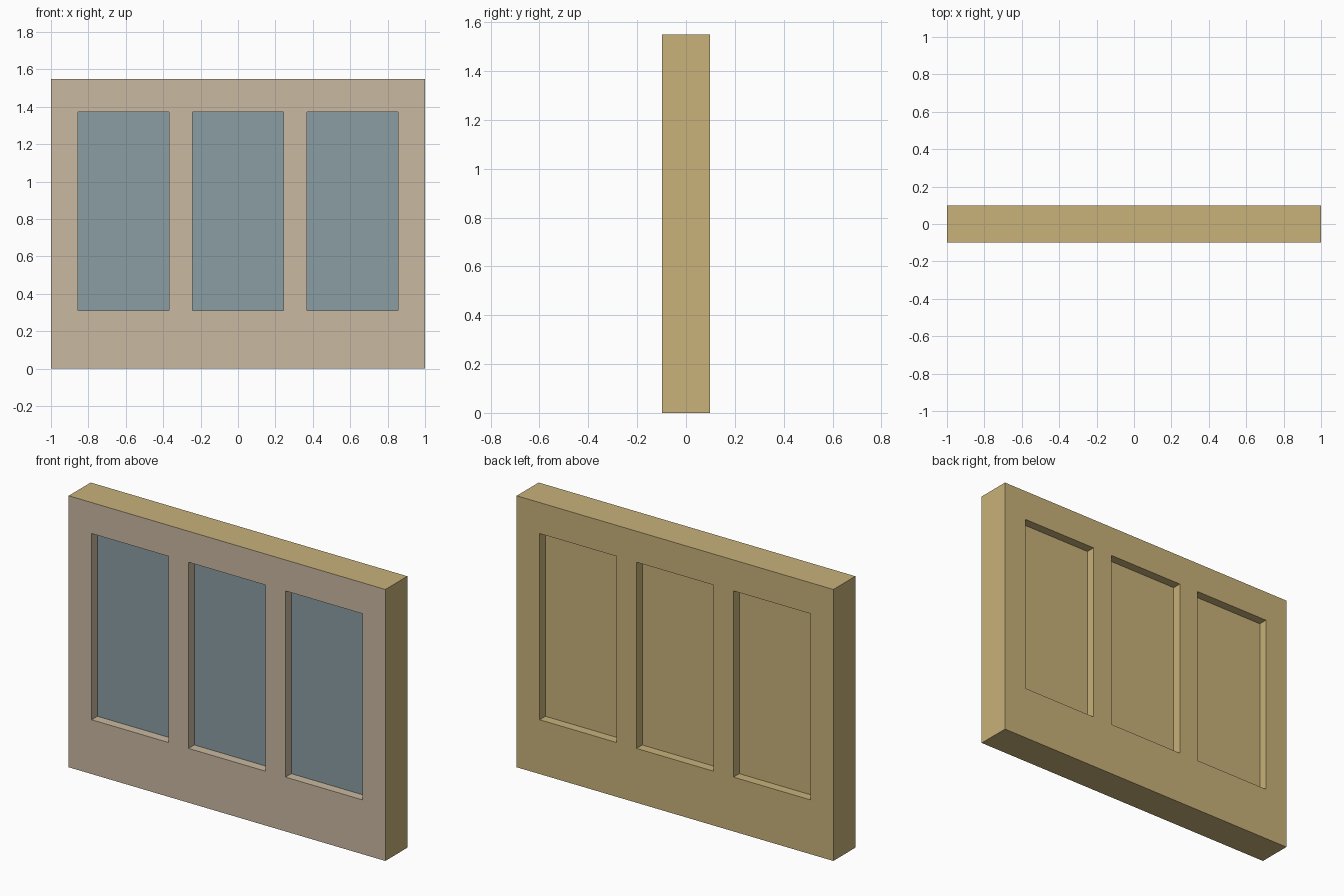
import bpy, bmesh
from mathutils import Vector

if "Cube" in bpy.data.objects:
    bpy.data.objects.remove(bpy.data.objects["Cube"])

W, T, H = 2.0, 0.198, 1.55
DEPTH = 0.052
WINDOWS = [(-0.855, -0.37), (-0.243, 0.243), (0.37, 0.855)]
SILL, HEAD = 0.31, 1.373


def material(name, rgb):
    lin = [((c / 255 + 0.055) / 1.055) ** 2.4 for c in rgb]
    m = bpy.data.materials.new(name)
    m.diffuse_color = (*lin, 1)
    m.use_nodes = True
    m.node_tree.nodes["Principled BSDF"].inputs["Base Color"].default_value = m.diffuse_color
    return m


# wall block
bm = bmesh.new()
bmesh.ops.create_cube(bm, size=1)
for v in bm.verts:
    v.co = Vector((v.co.x * W, v.co.y * T, (v.co.z + 0.5) * H))


def cut(co, no):
    bmesh.ops.bisect_plane(bm, geom=bm.verts[:] + bm.edges[:] + bm.faces[:],
                           plane_co=co, plane_no=no)


# cut lines of the window openings
for x in [x for pair in WINDOWS for x in pair]:
    cut((x, 0, 0), (1, 0, 0))
for z in (SILL, HEAD):
    cut((0, 0, z), (0, 0, 1))
bm.normal_update()


def is_window(f):
    c = f.calc_center_median()
    return (abs(f.normal.y) > 0.9 and SILL < c.z < HEAD
            and any(a < c.x < b for a, b in WINDOWS))


# painted front wall
for f in bm.faces:
    if f.normal.y < -0.9:
        f.material_index = 1

# window recesses on both sides, glazed on the front
for f in [f for f in bm.faces if is_window(f)]:
    n = f.normal.copy()
    new = bmesh.ops.inset_region(bm, faces=[f], thickness=0, depth=0)["faces"]
    for v in f.verts:
        v.co -= n * DEPTH
    for side in new:
        side.material_index = 1 if n.y < 0 else 0
    f.material_index = 2 if n.y < 0 else 0

bmesh.ops.recalc_face_normals(bm, faces=bm.faces[:])
me = bpy.data.meshes.new("window_wall")
bm.to_mesh(me)
bm.free()
for m in (material("tan backing", (200, 178, 122)),
          material("beige wall", (201, 185, 161)),
          material("blue grey glass", (138, 158, 163))):
    me.materials.append(m)
bpy.context.collection.objects.link(bpy.data.objects.new("window_wall", me))
